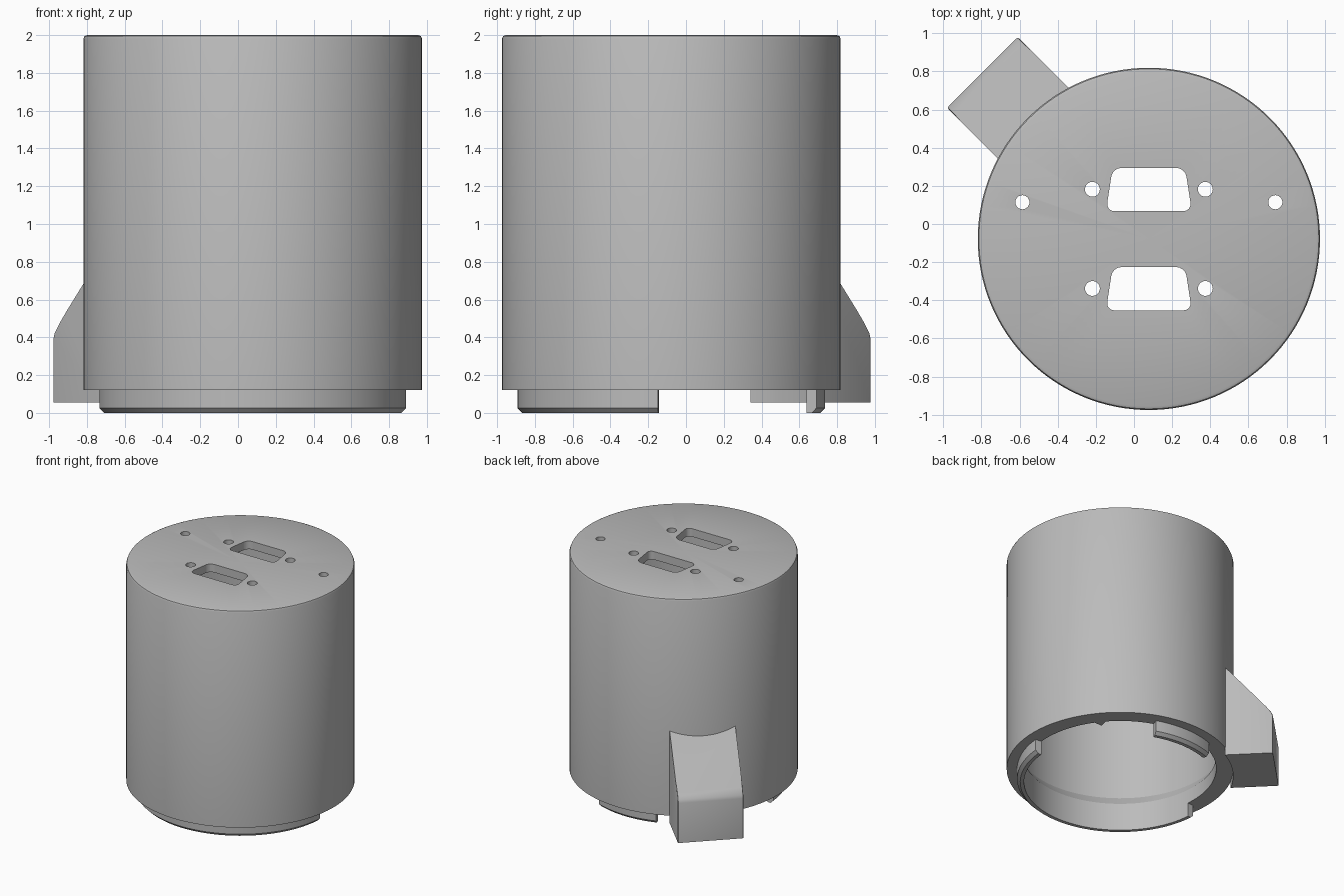
import bpy, bmesh, math
from mathutils import Matrix, Vector

if "Cube" in bpy.data.objects:
    bpy.data.objects.remove(bpy.data.objects["Cube"], do_unlink=True)

CX, CY = 0.078, -0.078      # axis of the housing
R_OUT, R_IN = 0.897, 0.76   # shell radii at the bottom rim
SEGS = 128

grey = bpy.data.materials.new("plain grey")
grey.use_nodes = True
COLOR = (0.5, 0.5, 0.5, 1)
grey.diffuse_color = COLOR
grey.node_tree.nodes["Principled BSDF"].inputs["Base Color"].default_value = COLOR


def finish(name, bm, matrix):
    bmesh.ops.recalc_face_normals(bm, faces=bm.faces)
    mesh = bpy.data.meshes.new(name)
    bm.to_mesh(mesh)
    bm.free()
    mesh.transform(matrix)
    mesh.materials.append(grey)
    obj = bpy.data.objects.new(name, mesh)
    bpy.context.collection.objects.link(obj)
    return obj


def lathe(name, profile, start=0, end=360):
    """Turn a closed (radius, z) outline about the housing axis."""
    bm = bmesh.new()
    face = bm.faces.new([bm.verts.new((r, 0, z)) for r, z in profile])
    bmesh.ops.rotate(bm, verts=bm.verts, matrix=Matrix.Rotation(math.radians(start), 3, 'Z'))
    full = end - start == 360
    steps = max(4, round(SEGS * (end - start) / 360))
    bmesh.ops.spin(bm, geom=[face] + face.edges[:] + face.verts[:], axis=(0, 0, 1),
                   angle=math.radians(end - start), steps=steps)
    if full:
        seam = [f for f in bm.faces if len(f.verts) == len(profile)
                and len(profile) > 4]
        bmesh.ops.delete(bm, geom=seam, context='FACES_ONLY')
        bmesh.ops.remove_doubles(bm, verts=bm.verts, dist=0.0002)
    return finish(name, bm, Matrix.Translation((CX, CY, 0)))


def prism(name, outline, low, high, matrix, rounding=0, pick=None, segments=4):
    """Extrude an outline from low to high, rounding the chosen edges."""
    bm = bmesh.new()
    face = bm.faces.new([bm.verts.new((x, y, low)) for x, y in outline])
    new = bmesh.ops.extrude_face_region(bm, geom=[face])["geom"]
    bmesh.ops.translate(bm, vec=(0, 0, high - low),
                        verts=[v for v in new if isinstance(v, bmesh.types.BMVert)])
    if rounding:
        bmesh.ops.bevel(bm, geom=[e for e in bm.edges if pick(e)], offset=rounding,
                        segments=segments, profile=0.5, affect='EDGES')
    return finish(name, bm, matrix)


def cylinder(name, radius, x, y, low, high, sides):
    ring = [(radius * math.cos(i * math.tau / sides), radius * math.sin(i * math.tau / sides))
            for i in range(sides)]
    return prism(name, ring, low, high, Matrix.Translation((CX + x, CY + y, 0)))


def cut(target, cutters):
    for c in cutters:
        c.hide_render = True
        mod = target.modifiers.new("cut", 'BOOLEAN')
        mod.operation, mod.solver, mod.object = 'DIFFERENCE', 'EXACT', c
        bpy.context.view_layer.objects.active = target
        bpy.ops.object.modifier_apply(modifier=mod.name)
        bpy.data.objects.remove(c, do_unlink=True)


def upright(edge):
    a, b = (v.co for v in edge.verts)
    return abs(a.z - b.z) > 0.01


# Housing: hollow cup with a closed, softly rounded top
housing = lathe("housing", [
    (R_IN, 0.12), (R_OUT, 0.12), (R_OUT, 1.98), (0.891, 1.994), (0.877, 2), (0, 2),
    (0, 1.93), (0.81, 1.93), (0.81, 0.32), (R_IN, 0.24)])

# Connector openings and screw holes in the top plate
holes = []
for y in (0.26, -0.26):
    plug = [(-0.225, -0.115), (0.225, -0.115), (0.19, 0.112), (-0.19, 0.112)]
    holes.append(prism("connector_cutter", plug, 1.8, 2.1,
                       Matrix.Translation((CX, CY + y, 0)), 0.045, upright))
    for side in (-1, 1):
        holes.append(cylinder("screw_cutter", 0.039, side * 0.296, y, 1.8, 2.1, 24))
for side in (-1, 1):
    holes.append(cylinder("mount_cutter", 0.037, side * 0.663, 0.192, 1.8, 2.1, 24))
cut(housing, holes)

# Plug-in lips under the rim, chamfered at the lower outer edge
lip = [(R_IN, 0), (0.79, 0), (0.815, 0.025), (0.815, 0.12), (R_IN, 0.12)]
front_lip = lathe("front_lip", lip, 175 + 10, 355)
back_lip = lathe("back_lip", lip, 70.4, 109.6)

# Small triangular key inside the rim
key = prism("rim_key", [(0.79, -0.07), (0.79, 0.07), (0.7, 0)], 0.12, 0.24,
            Matrix.Translation((CX, CY, 0)) @ Matrix.Rotation(math.radians(38), 4, 'Z'))

# Side duct: its outline is drawn in (radius, height) and runs across the diagonal
out = Vector((-1, 1, 0)).normalized()
across = Vector((0, 0, 1)).cross(out)
frame = Matrix.Translation((CX, CY, 0)) @ Matrix((
    (out.x, 0, across.x, 0), (out.y, 0, across.y, 0), (0, 1, 0, 0), (0, 0, 0, 1)))


def outer_edge(edge):
    a, b = (v.co for v in edge.verts)
    return min(a.x, b.x) > 1.2 and abs(a.y - b.y) > 0.01


duct = prism("side_duct", [(0.8, 0.055), (1.235, 0.055), (1.235, 0.4), (1.227, 0.425),
                           (1.21, 0.449), (0.8, 0.92)],
             -0.262, 0.262, frame, 0.012, outer_edge, 2)
cavity = prism("cavity_cutter", [(0.7, 0.1), (1.185, 0.1), (1.185, 0.4), (0.7, 0.95)],
               -0.212, 0.212, frame)
recess = prism("recess_cutter", [(0.7, 0), (1.21, 0), (1.21, 0.12), (0.7, 0.12)],
               -0.237, 0.237, frame)
core = cylinder("core_cutter", 0.894, 0, 0, -0.5, 2.5, SEGS)
cut(duct, [cavity, recess, core])

# Smooth the round surfaces, keep the corners crisp
bpy.ops.object.select_all(action='DESELECT')
for obj in (housing, front_lip, back_lip, duct):
    obj.select_set(True)
bpy.context.view_layer.objects.active = housing
bpy.ops.object.shade_smooth_by_angle(angle=math.radians(30))
